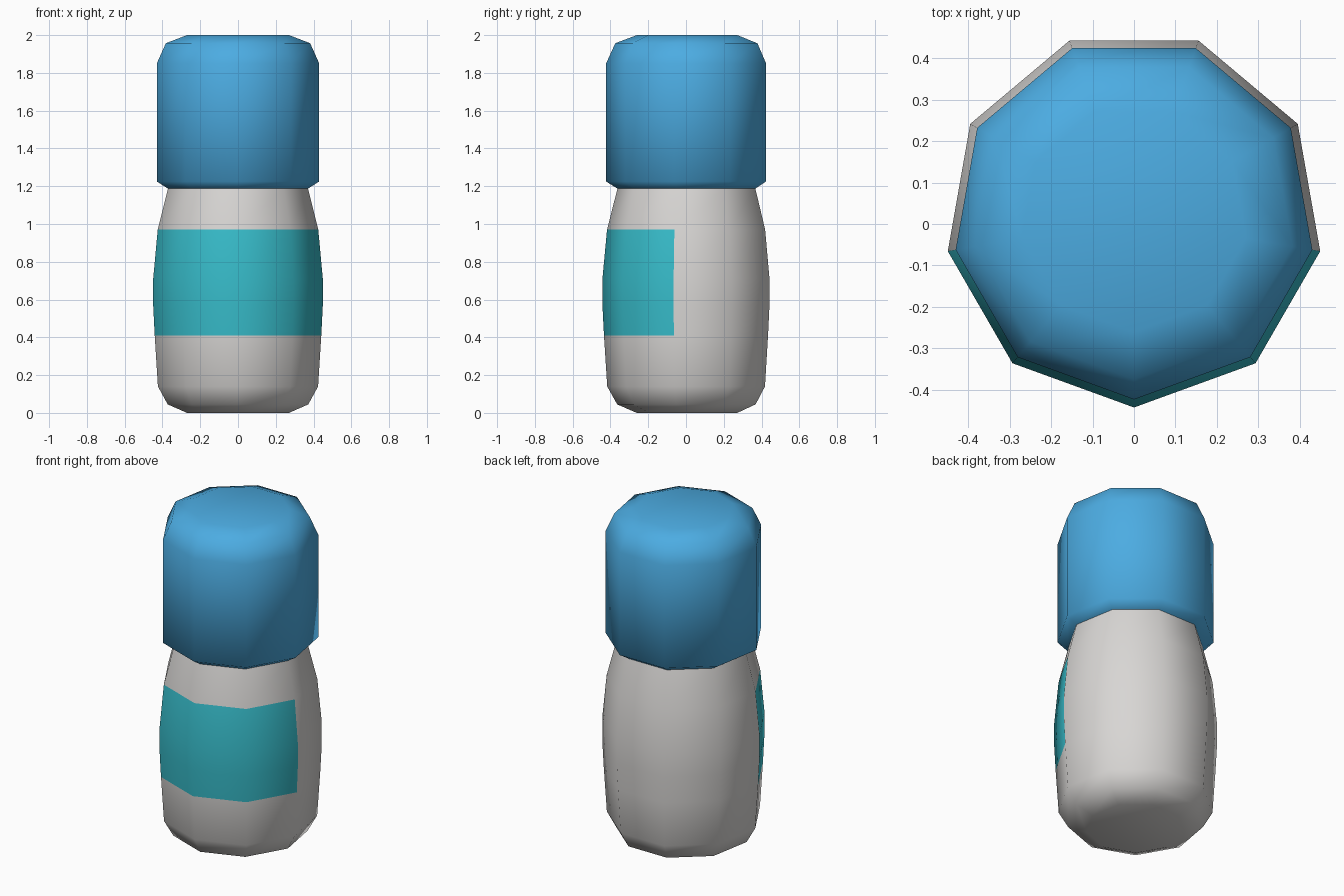
import bpy, bmesh, math

if "Cube" in bpy.data.objects:
    bpy.data.objects.remove(bpy.data.objects["Cube"])

SIDES = 9
CENTRE_Y = 0.0135
K = math.cos(math.radians(10))   # profile widths are read at the 10 degree corners


def material(name, rgb):
    m = bpy.data.materials.new(name)
    lin = [((c / 255 + 0.055) / 1.055) ** 2.4 for c in rgb]
    m.diffuse_color = (*lin, 1.0)
    m.use_nodes = True
    m.node_tree.nodes["Principled BSDF"].inputs["Base Color"].default_value = m.diffuse_color
    return m


def lathe(name, profile, mats, close_bottom, close_top, rule=None):
    bm = bmesh.new()
    rings = []
    for x, z in profile:
        ring = []
        for i in range(SIDES):
            a = math.radians(-90 + 360 * i / SIDES)
            r = x / K
            ring.append(bm.verts.new((r * math.cos(a), CENTRE_Y + r * math.sin(a), z)))
        rings.append(ring)
    for lo, hi in zip(rings, rings[1:]):
        for i in range(SIDES):
            j = (i + 1) % SIDES
            bm.faces.new((lo[i], lo[j], hi[j], hi[i]))
    if close_bottom:
        bm.faces.new(rings[0][::-1])
    if close_top:
        bm.faces.new(rings[-1])
    for f in bm.faces:
        f.smooth = True
        if rule and rule(f.calc_center_median()):
            f.material_index = 1
    me = bpy.data.meshes.new(name)
    bm.to_mesh(me)
    bm.free()
    for m in mats:
        me.materials.append(m)
    ob = bpy.data.objects.new(name, me)
    bpy.context.collection.objects.link(ob)
    return ob


grey = material("light_grey", (216, 214, 212))
teal = material("teal", (55, 188, 202))
blue = material("cap_blue", (76, 172, 226))

# Bottle body, with a label band around its four front sides
lathe("bottle_body",
      [(0.27, 0.0), (0.372, 0.045), (0.424, 0.14), (0.441, 0.41), (0.449, 0.57),
       (0.449, 0.71), (0.425, 0.97), (0.37, 1.19)],
      [grey, teal], True, False,
      lambda c: 0.41 < c.z < 0.97 and c.y < -0.1)

# Rounded cap
lathe("cap",
      [(0.37, 1.187), (0.43, 1.225), (0.43, 1.85), (0.382, 1.957), (0.27, 2.0)],
      [blue], False, True)
